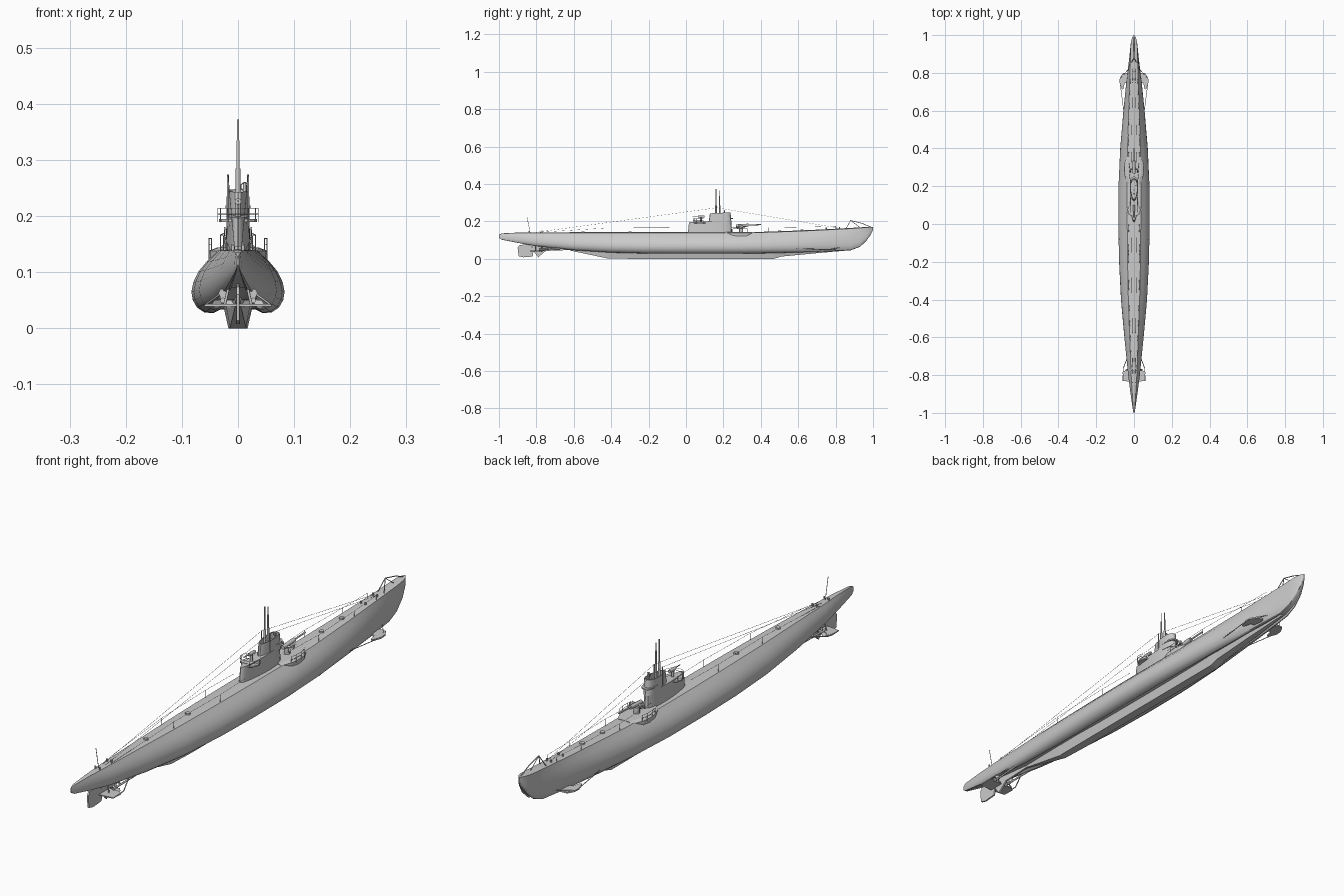
import bpy, bmesh, math
from mathutils import Vector

cube = bpy.data.objects.get("Cube")
if cube:
    bpy.data.objects.remove(cube, do_unlink=True)


def finish(name, bm, angle=None):
    bmesh.ops.recalc_face_normals(bm, faces=bm.faces)
    mesh = bpy.data.meshes.new(name)
    bm.to_mesh(mesh)
    bm.free()
    ob = bpy.data.objects.new(name, mesh)
    bpy.context.collection.objects.link(ob)
    if angle:
        bpy.ops.object.select_all(action='DESELECT')
        ob.select_set(True)
        bpy.context.view_layer.objects.active = ob
        bpy.ops.object.shade_smooth_by_angle(angle=math.radians(angle))
    return ob


def loft(name, rings, angle=None):
    """Skin closed rings of equal length and cap both ends."""
    bm = bmesh.new()
    rows = [[bm.verts.new(p) for p in ring] for ring in rings]
    n = len(rows[0])
    for a, b in zip(rows, rows[1:]):
        for i in range(n):
            j = (i + 1) % n
            bm.faces.new((a[i], a[j], b[j], b[i]))
    bm.faces.new(rows[0])
    bm.faces.new(rows[-1])
    return finish(name, bm, angle)


def side_plate(name, outline, x, thick):
    """Vertical plate from a (y, z) outline."""
    return loft(name, [[(x + s * thick / 2, y, z) for y, z in outline] for s in (-1, 1)])


def flat_plate(name, outline, z, thick):
    """Horizontal plate from an (x, y) outline."""
    return loft(name, [[(x, y, z + s * thick / 2) for x, y in outline] for s in (-1, 1)])


def rod(name, pts, r, closed=False, sides=2):
    cu = bpy.data.curves.new(name, 'CURVE')
    cu.dimensions = '3D'
    cu.bevel_depth = r
    cu.bevel_resolution = sides
    cu.use_fill_caps = True
    sp = cu.splines.new('POLY')
    sp.points.add(len(pts) - 1)
    for p, co in zip(sp.points, pts):
        p.co = (*co, 1)
    sp.use_cyclic_u = closed
    ob = bpy.data.objects.new(name, cu)
    bpy.context.collection.objects.link(ob)
    return ob


def arc(cx, cy, z, r, a0, a1, n):
    return [(cx + r * math.cos(math.radians(a0 + (a1 - a0) * i / n)),
             cy + r * math.sin(math.radians(a0 + (a1 - a0) * i / n)), z) for i in range(n + 1)]


# Hull: station = y, deck z, bottom z, half beam, deck half width
stations = [
    (-1, .128, .112, .002, .001), (-.985, .136, .102, .006, .004),
    (-.9, .14, .085, .018, .009), (-.8, .141, .068, .031, .015),
    (-.6, .142, .046, .051, .023), (-.4, .142, .033, .069, .03),
    (-.2, .142, .028, .079, .034), (0, .142, .027, .083, .036),
    (.2, .142, .027, .082, .036), (.4, .144, .029, .073, .034),
    (.6, .151, .034, .056, .028), (.75, .158, .039, .041, .023),
    (.88, .165, .045, .025, .019), (.93, .168, .064, .02, .018),
    (.965, .17, .096, .016, .016), (.988, .171, .13, .009, .01),
    (1, .171, .155, .002, .002)]
upper = [(0, 1), (.14, .91), (.42, .8), (.73, .65), (.93, .48), (1, .33)]
lower = [(.97, .2), (.88, .09), (.73, .015), (.55, 0), (.4, .06)]


def section(y, top, bottom, beam, deck):
    h = top - bottom
    half = [(deck + (beam - deck) * f, y, bottom + h * (g - .03 * (g == 1))) for f, g in upper]
    half += [(beam * f, y, bottom + h * g) for f, g in lower]
    return [(0, y, top)] + half + [(0, y, bottom + h * .06)] + [(-x, q, z) for x, q, z in reversed(half)]


loft("hull", [section(*s) for s in stations], 35)

# Box keel
keel = [(-.62, .044, .004), (-.42, .002, .014), (-.3, 0, .017), (.47, 0, .017),
        (.51, .012, .016), (.7, .03, .011), (.87, .045, .004)]
loft("keel", [[(-w, y, z), (w, y, z), (w * 1.7, y, max(z, .03) + .022),
               (-w * 1.7, y, max(z, .03) + .022)] for y, z, w in keel])


# Conning tower: teardrop plan, rounded forward and narrow aft
def teardrop(y0, y1, w, z0, z1=None, n=24):
    z1 = z0 if z1 is None else z1
    ring = []
    for i in range(n):
        a = 2 * math.pi * i / n
        t = (1 + math.cos(a)) / 2
        x = w * math.copysign(abs(math.sin(a)) ** .8, math.sin(a)) * (.6 + .4 * t)
        ring.append((x, y0 + (y1 - y0) * t, z0 + (z1 - z0) * t))
    return ring


loft("tower_base", [teardrop(.01, .246, .027, .136), teardrop(.015, .243, .025, .185),
                    teardrop(.018, .243, .025, .197, .205)], 35)
loft("tower_bridge", [teardrop(.12, .243, .025, .19), teardrop(.128, .238, .024, .243, .248),
                      teardrop(.134, .232, .021, .243, .248), teardrop(.134, .232, .02, .225)], 35)
loft("bridge_deflector", [teardrop(.15, .251, .027, .214), teardrop(.15, .251, .027, .219)], 35)

# Periscopes, masts and bridge fittings
for name, y, top in (("attack_periscope", .16, .372), ("sky_periscope", .18, .365)):
    rod(name + "_tube", [(0, y, .2), (0, y, .285)], .0045)
    rod(name + "_mast", [(0, y, .28), (0, y, .335)], .003)
    rod(name + "_head", [(0, y, .33), (0, y, top)], .0018)
for s in (-1, 1):
    rod("antenna_post", [(s * .018, .165, .19), (s * .018, .165, .274)], .0018)
rod("bridge_sight", [(.012, .205, .22), (.012, .205, .258)], .003)
rod("direction_finder_loop", [(.012 + .007 * math.cos(a * math.pi / 6), .205,
    .253 + .007 * math.sin(a * math.pi / 6)) for a in range(12)], .001, True)

# Anti-aircraft platform with railing and gun
loft("gun_platform", [arc(0, .075, z, .034, 0, 330, 11) for z in (.19, .195)])
for z in (.204, .214):
    rod("platform_rail", arc(0, .075, z, .036, 150, 390, 16), .0007)
for x, y, z in arc(0, .075, .19, .036, 150, 390, 8):
    rod("platform_post", [(x, y, z), (x, y, .214)], .0007)
rod("light_gun_pedestal", [(0, .08, .19), (0, .08, .222)], .005)
rod("light_gun_body", [(0, .065, .226), (0, .1, .226)], .006)
rod("light_gun_barrel", [(0, .09, .227), (0, .035, .227)], .0018)

# Deck gun on its widened platform
platform = [(-.033, .21), (-.05, .255), (-.053, .29), (-.05, .325), (-.03, .37),
            (.03, .37), (.05, .325), (.053, .29), (.05, .255), (.033, .21)]
loft("deck_gun_platform", [[(x * k, y, z) for x, y in platform]
                           for k, z in ((.98, .112), (1, .132), (1, .138), (.7, .144))])
rod("deck_gun_pedestal", [(0, .295, .14), (0, .295, .168)], .011)
rod("deck_gun_cradle", [(0, .268, .176), (0, .335, .18)], .008)
rod("deck_gun_barrel", [(0, .32, .179), (0, .402, .183)], .003)
rod("deck_gun_axle", [(-.02, .29, .174), (.02, .29, .174)], .004)
for s in (-1, 1):
    rod("deck_gun_seat", [(s * .02, .275, .16), (s * .02, .285, .175)], .004)
    rod("deck_gun_wheel", [(s * .022, .3, .174), (s * .025, .3, .174)], .007)
    rail = [(s * .047, .25), (s * .052, .275), (s * .052, .305), (s * .047, .33)]
    for z in (.149, .16):
        rod("gun_deck_rail", [(x, y, z) for x, y in rail], .0007)
    for x, y in rail:
        rod("gun_deck_post", [(x, y, .132), (x, y, .16)], .0008)

# Lifelines, aerial wires and stanchions
for s in (-1, 1):
    rod("aft_aerial", [(s * .018, .165, .273), (s * .006, -.8, .142)], .0005, sides=1)
    rod("forward_aerial", [(s * .018, .165, .273), (s * .006, .82, .164)], .0005, sides=1)
    line = [(s * .014, -.78, .142), (s * .026, -.42, .165), (s * .031, -.15, .166),
            (s * .027, .01, .167)]
    rod("aft_lifeline", line, .0005, sides=1)
    rod("forward_lifeline", [(s * .022, .24, .166), (s * .031, .44, .167),
                             (s * .024, .66, .17), (s * .018, .8, .174)], .0005, sides=1)
    for x, y, top in ((.026, -.42, .165), (.031, -.15, .166), (.031, .44, .167),
                      (.024, .66, .17), (.018, .8, .174)):
        rod("stanchion", [(s * x, y, .132), (s * x, y, top)], .0009)

# Deck fittings: hatches, bollards, net cutter and staff
for y, z in ((-.55, .143), (-.3, .143), (.5, .148), (.62, .153)):
    rod("deck_hatch", [(0, y, z - .004), (0, y, z + .004)], .009, sides=3)
for y, z in ((-.84, .14), (-.77, .141), (.75, .157), (.82, .161)):
    for s in (-1, 1):
        rod("bollard", [(s * .009, y, z - .005), (s * .009, y, z + .009)], .003)
for s in (-1, 1):
    rod("net_cutter_leg", [(s * .013, .855, .16), (0, .88, .205)], .0016)
rod("net_cutter_stay", [(0, .99, .169), (0, .94, .19), (0, .88, .205)], .0018)
rod("net_cutter_brace", [(0, .93, .168), (0, .88, .205)], .0012)
rod("stern_staff", [(0, -.832, .135), (0, -.85, .222)], .0011)

# Rudder and its stock
side_plate("rudder", [(-.895, .014), (-.9, .06), (-.89, .074), (-.83, .078), (-.815, .045),
                      (-.82, .012), (-.87, .008)], 0, .006)
rod("rudder_stock", [(0, -.84, .07), (0, -.84, .105)], .004)
side_plate("stern_skeg", [(-.82, .046), (-.79, .008), (-.75, .042), (-.6, .048),
                          (-.62, .07), (-.82, .085)], 0, .007)

# Stern planes, shafts and propellers
flat_plate("stern_plane", [(-.058, -.83), (-.06, -.785), (-.045, -.775), (.045, -.775),
                           (.06, -.785), (.058, -.83), (.02, -.835), (-.02, -.835)], .041, .004)
for s in (-1, 1):
    rod("propeller_shaft", [(s * .027, -.775, .05), (s * .034, -.55, .06)], .0035)
    rod("propeller_hub", [(s * .027, -.785, .05), (s * .027, -.762, .05)], .005)
    rod("shaft_strut", [(s * .027, -.745, .05), (s * .018, -.745, .085)], .003)
    rod("plane_support", [(s * .024, -.805, .041), (s * .014, -.805, .085)], .0025)
    rod("propeller_guard", [(s * .025, -.68, .066), (s * .057, -.765, .043),
                            (s * .058, -.83, .041)], .002)
    for k in range(3):
        a = math.radians(90 + 120 * k)
        u = Vector((math.cos(a), 0, math.sin(a)))
        v = Vector((-math.sin(a), 0, math.cos(a)))
        c = Vector((s * .027, -.772, .05))
        prof = [(.003, -.003), (.013, -.008), (.02, -.004), (.02, .004), (.013, .008), (.003, .003)]
        loft("propeller_blade", [[c + u * r + v * w + Vector((0, w * .5 + d, 0)) for r, w in prof]
                                 for d in (-.0008, .0008)])

# Bow planes with guard bars
for s in (-1, 1):
    flat_plate("bow_plane", [(s * x, y) for x, y in ((.02, .765), (.035, .8), (.06, .798), (.074, .775),
               (.077, .75), (.064, .712), (.056, .715), (.05, .745), (.022, .75))], .05, .006)
    rod("bow_plane_guard", [(s * .03, .82, .06), (s * .076, .765, .05), (s * .052, .58, .055)], .0014)
